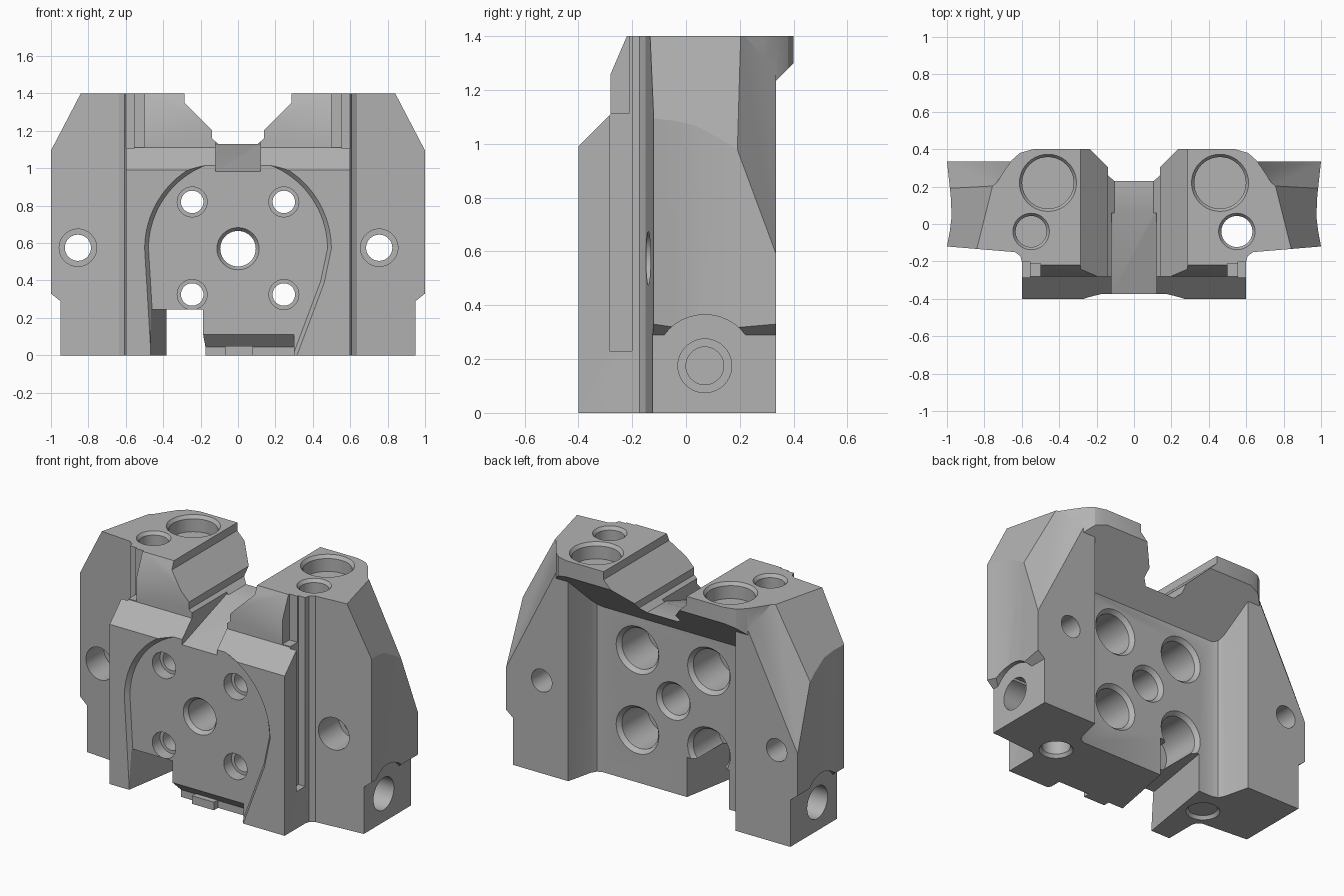
import bpy, bmesh, math
from mathutils import Vector, Matrix

cube = bpy.data.objects.get("Cube")
if cube:
    bpy.data.objects.remove(cube, do_unlink=True)

grey = bpy.data.materials.new("machined_grey")
grey.use_nodes = True
colour = (0.45, 0.45, 0.45, 1)
grey.diffuse_color = colour
grey.node_tree.nodes["Principled BSDF"].inputs["Base Color"].default_value = colour


def place(axis, u, v, w):
    return {"x": (w, u, v), "y": (u, w, v), "z": (u, v, w)}[axis]


def prism(name, pts, axis, a, b, taper=1, centre=(0, 0), planes=()):
    """Extrude a profile along an axis, then trim it by (point, normal) planes."""
    bm = bmesh.new()
    cu, cv = centre
    start = [bm.verts.new(place(axis, u, v, a)) for u, v in pts]
    end = [bm.verts.new(place(axis, cu + (u - cu) * taper, cv + (v - cv) * taper, b))
           for u, v in pts]
    bm.faces.new(start)
    bm.faces.new(end)
    for i in range(len(pts)):
        j = (i + 1) % len(pts)
        bm.faces.new((start[i], start[j], end[j], end[i]))
    for point, normal in planes:
        geom = bm.verts[:] + bm.edges[:] + bm.faces[:]
        cut = bmesh.ops.bisect_plane(bm, geom=geom, plane_co=point, plane_no=normal,
                                     clear_outer=True)
        edges = [e for e in cut["geom_cut"] if isinstance(e, bmesh.types.BMEdge)]
        bmesh.ops.contextual_create(bm, geom=edges)
    bmesh.ops.recalc_face_normals(bm, faces=bm.faces)
    mesh = bpy.data.meshes.new(name)
    bm.to_mesh(mesh)
    bm.free()
    mesh.materials.append(grey)
    obj = bpy.data.objects.new(name, mesh)
    bpy.context.scene.collection.objects.link(obj)
    return obj


def box(name, x, y, z):
    pts = [(x[0], y[0]), (x[1], y[0]), (x[1], y[1]), (x[0], y[1])]
    return prism(name, pts, "z", *z)


def mirrored(pts):
    return pts + [(-u, v) for u, v in reversed(pts)]


def flip(pts, s):
    return [(s * u, v) for u, v in pts]


def arc(cu, cv, r, a, b, n):
    return [(cu + r * math.cos(math.radians(a + (b - a) * i / n)),
             cv + r * math.sin(math.radians(a + (b - a) * i / n))) for i in range(n + 1)]


def combine(target, tool, operation="DIFFERENCE"):
    tool.hide_render = True
    mod = target.modifiers.new("combine", "BOOLEAN")
    mod.operation, mod.solver, mod.object = operation, "EXACT", tool
    bpy.context.view_layer.update()
    result = bpy.data.meshes.new_from_object(
        target.evaluated_get(bpy.context.evaluated_depsgraph_get()))
    target.modifiers.clear()
    target.data = result
    bpy.data.objects.remove(tool, do_unlink=True)


def hole(u, v, axis, *steps):
    """Cut a stepped bore; each step is (radius, start, end[, end radius])."""
    for r, a, b, *r2 in steps:
        taper = r2[0] / r if r2 else 1
        ring = arc(u, v, r, 0, 360, 40)[:-1]
        combine(body, prism("bore", ring, axis, a, b, taper, (u, v)))


# Winged main body with sloping shoulders
shoulders = []
for s in (1, -1):
    for n, d in (((1, 1.25, 0.504), 1.716), ((1, 0.25, 0.533), 1.5535)):
        shoulders.append(((s * d, 0, 0), (s * n[0], n[1], n[2])))
plan = mirrored([(0.58, -0.155), (1, -0.12), (0.985, -0.04), (0.975, 0.04),
                 (0.98, 0.15), (1, 0.335)])
body = prism("mounting_block", plan, "z", 0, 1.4, planes=shoulders)

# Thick centre block with a chamfered front step
front = [(-0.4, 0), (-0.4, 0.99), (-0.28, 1.11), (-0.28, 1.26), (-0.22, 1.4),
         (0, 1.4), (0, 0)]
combine(body, prism("front_block", front, "x", -0.6, 0.6), "UNION")
for s in (1, -1):
    fillet = [(0.57, -0.1), (0.57, -0.2), (0.6, -0.2), (0.607, -0.172), (0.635, -0.151),
              (0.66, -0.1)]
    combine(body, prism("corner_fillet", flip(fillet, s), "z", 0, 1.4), "UNION")

# Rear lip with rounded corners and a sloping underside
under = ((0, 0, 0.9), (0, 1, -1))
lip = mirrored([(0.74, 0.1), (0.755, 0.19), (0.69, 0.29), (0.655, 0.34), (0.61, 0.38),
                (0.54, 0.4)])
combine(body, prism("rear_lip", lip, "z", 0.9, 1.4, planes=[under]), "UNION")

# Rear pocket below the lip
pocket = mirrored([(0.6, 0.45), (0.573, 0.335), (0.533, 0.17), (0.515, 0.138), (0.48, 0.125)])
combine(body, prism("rear_pocket", pocket, "z", -0.1, 2, planes=[((0, 0, 0.9), (0, -1, 1))]))

# V notch through the top, with a channel that falls toward the front
notch = mirrored([(0.285, 1.5), (0.285, 1.35), (0.14, 1.205), (0.14, 1.16), (0.105, 1.13)])
combine(body, prism("v_notch", notch, "y", -0.6, 0.6))
channel = [(0.06, 1.13), (-0.38, 0.98), (-0.5, 0.94), (-0.5, 1.3), (0.06, 1.3)]
combine(body, prism("sloping_channel", channel, "x", -0.12, 0.12))

# Shallow round recess on the front face
face = arc(0, 0.57, 0.52, 0, 180, 48) + [(-0.48, -0.1), (0.3, -0.1), (0.48, 0.38)]
combine(body, prism("front_recess", face, "y", -0.425, -0.375, 0.92, (0, 0.57)))

# Bottom front undercut with a small centre tab
under_cut = [(-0.45, 0.11), (-0.375, 0.11), (-0.31, 0.045), (-0.31, -0.05), (-0.45, -0.05)]
combine(body, prism("undercut", under_cut, "x", -0.22, 0.3))
combine(body, box("tab", (-0.07, 0.08), (-0.35, -0.2), (0, 0.05)), "UNION")

# Angled slot through the lower front
slot = [(-0.475, -0.45), (-0.2, -0.45), (-0.08, 0.2), (-0.37, 0.2)]
combine(body, prism("angled_slot", slot, "z", -0.1, 0.245))

for s in (1, -1):
    # Side guide groove, opening out beside the upper front
    groove = [(-0.285, 0.23), (-0.2, 0.23), (-0.2, 1.5), (-0.285, 1.5)]
    combine(body, prism("guide_groove", groove, "x", s * 0.555, s * 0.65))
    combine(body, box("upper_relief", sorted((s * 0.5, s * 0.7)), (-0.4, -0.21), (1.115, 1.5)))
    # Lower side step with an arched clearance
    step = [(0.95, -0.1), (0.95, 0.29), (1.1, 0.41), (1.1, -0.1)]
    combine(body, prism("side_step", flip(step, s), "y", -0.145, 0.5))
    hole(0.07, 0.175, "x", (0.19, s * 0.95, s * 1.1))
    # Side ports
    hole(0.07, 0.175, "x", (0.1, s * 1.1, s * 0.8), (0.07, s * 0.85, s * 0.66))
    # Top bores
    hole(s * 0.46, 0.22, "z", (0.16, 1.41, 1.38, 0.138), (0.138, 1.45, 1.3))
    hole(s * 0.55, -0.04, "z", (0.105, 1.41, 1.38, 0.083), (0.083, 1.45, -0.1),
         (0.105, -0.01, 0.02, 0.083))
    # Bolt holes with front and rear counterbores
    for z in (0.82, 0.325):
        hole(s * 0.245, z, "y", (0.06, -0.5, 0.3), (0.08, -0.5, -0.3),
             (0.125, 0.3, -0.15), (0.155, 0.135, 0.1, 0.125))

# Centre bore and the two offset wing holes
hole(0, 0.57, "y", (0.095, -0.5, 0.3), (0.12, -0.385, -0.35, 0.095),
     (0.125, 0.135, 0.1, 0.095))
for x in (-0.856, 0.755):
    hole(x, 0.575, "y", (0.07, -0.3, 0.5), (0.1, -0.3, 0.05))

# Smooth bores, sharp edges
bpy.context.view_layer.objects.active = body
body.select_set(True)
bpy.ops.object.shade_smooth_by_angle(angle=math.radians(25))
